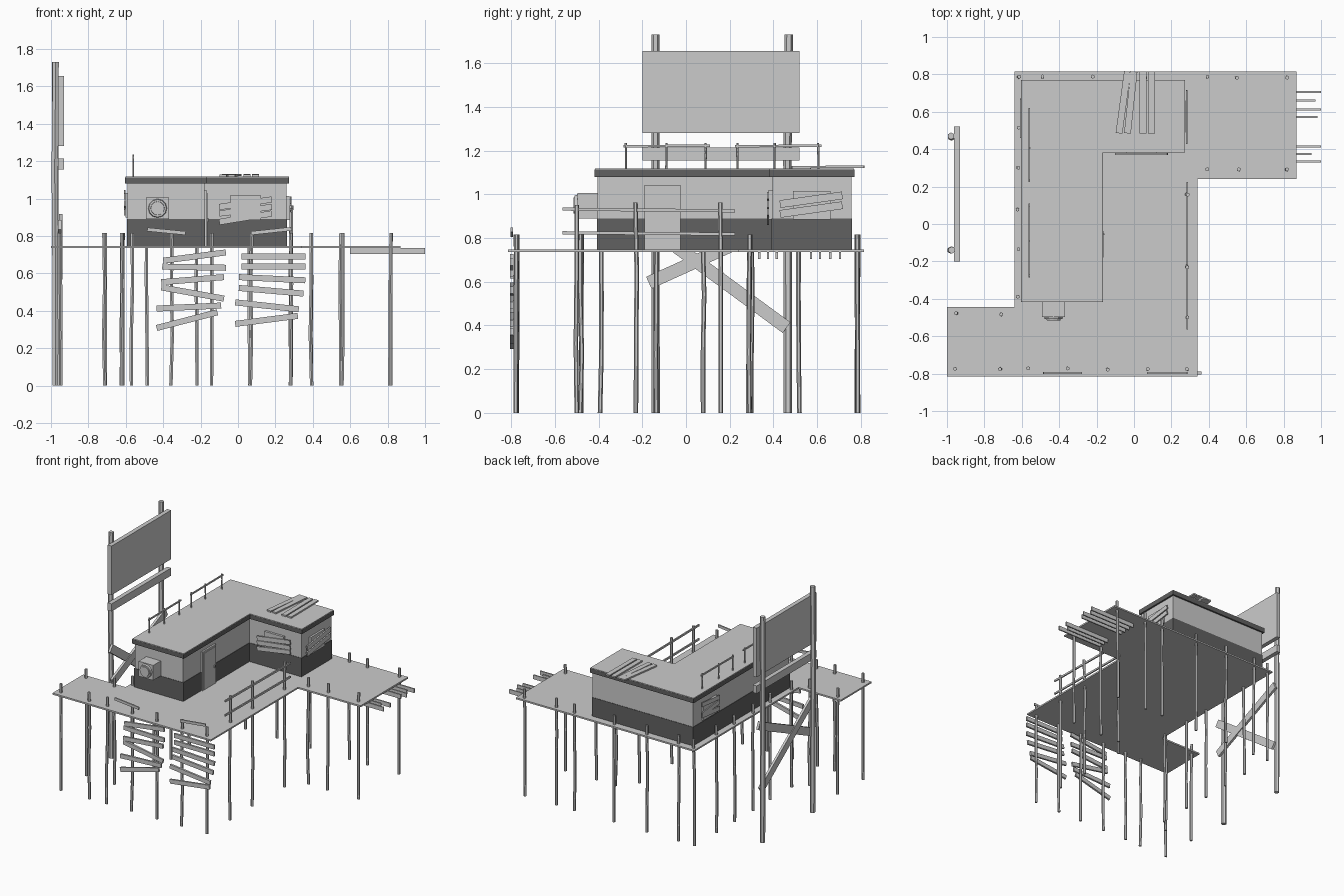
import bpy, bmesh, random
from mathutils import Vector, Matrix

if "Cube" in bpy.data.objects:
    bpy.data.objects.remove(bpy.data.objects["Cube"])

random.seed(4)
dark = bpy.data.materials.new("dark_grey")
dark.diffuse_color = (0.12, 0.12, 0.12, 1)
dark.use_nodes = True
dark.node_tree.nodes["Principled BSDF"].inputs["Base Color"].default_value = dark.diffuse_color


def finish(name, bm, mat=None):
    bmesh.ops.recalc_face_normals(bm, faces=bm.faces[:])
    me = bpy.data.meshes.new(name)
    bm.to_mesh(me)
    bm.free()
    ob = bpy.data.objects.new(name, me)
    bpy.context.collection.objects.link(ob)
    if mat:
        me.materials.append(mat)
    return ob


def slab(name, outline, z0, z1, mat=None):
    bm = bmesh.new()
    face = bm.faces.new([bm.verts.new((x, y, z0)) for x, y in outline])
    top = bmesh.ops.extrude_face_region(bm, geom=[face])["geom"]
    bmesh.ops.translate(bm, vec=(0, 0, z1 - z0),
                        verts=[v for v in top if isinstance(v, bmesh.types.BMVert)])
    if not face.is_valid or len(bm.faces) < len(outline) + 2:
        bm.faces.new([v for v in bm.verts if abs(v.co.z - z0) < 1e-6])
    return finish(name, bm, mat)


def box(name, x0, x1, y0, y1, z0, z1):
    return slab(name, [(x0, y0), (x1, y0), (x1, y1), (x0, y1)], z0, z1)


def plank(name, p, q, width, thick, normal):
    # flat board from p to q, thin along normal
    p, q, n = Vector(p), Vector(q), Vector(normal)
    d = (q - p).normalized()
    m = Matrix((d, n.cross(d), n)).transposed().to_4x4()
    m.translation = (p + q) / 2
    bm = bmesh.new()
    bmesh.ops.create_cube(bm, size=1)
    bmesh.ops.scale(bm, vec=((q - p).length, width, thick), verts=bm.verts)
    bmesh.ops.transform(bm, matrix=m, verts=bm.verts)
    return finish(name, bm)


def pole(name, x, y, z0, z1, r, wobble=0.004):
    # slightly crooked six-sided timber
    bm = bmesh.new()
    rings, n = [], 4
    for i in range(n):
        cx = x + random.uniform(-wobble, wobble)
        cy = y + random.uniform(-wobble, wobble)
        ring = bmesh.ops.create_circle(bm, segments=6, radius=r)["verts"]
        bmesh.ops.translate(bm, vec=(cx, cy, z0 + (z1 - z0) * i / (n - 1)), verts=ring)
        rings.append(ring)
    for a, b in zip(rings, rings[1:]):
        for k in range(6):
            bm.faces.new((a[k], a[(k + 1) % 6], b[(k + 1) % 6], b[k]))
    bm.faces.new(rings[0])
    bm.faces.new(rings[-1])
    return finish(name, bm)


# deck
slab("deck", [(-1, -.815), (.34, -.815), (.34, .24), (.87, .24), (.87, .815),
              (-.64, .815), (-.64, -.445), (-1, -.445)], .735, .747)

# stilts through the deck
stilts = [(x, .785) for x in (-.617, -.487, -.222, .06, .39, .548, .815)]
stilts += [(x, -.775) for x in (-.955, -.715, -.567, -.355, -.14, .07, .285)]
stilts += [(-.62, y) for y in (.515, .3, .08, -.137, -.39)]
stilts += [(-.95, -.48), (-.712, -.48), (.39, .29), (.558, .29), (.815, .29)]
for x, y in stilts:
    pole("stilt", x, y, 0, .815, .0105)

# side railing with tall stilts
for y, h in ((-.5, .95), (-.228, .962), (.16, .962)):
    pole("rail_stilt", .283, y, 0, h, .0105)
plank("rail_upper", (.285, -.565, .932), (.285, .225, .924), .014, .01, (1, 0, 0))
plank("rail_lower", (.285, -.565, .824), (.285, .225, .818), .014, .01, (1, 0, 0))

# loose boards on the front posts
left = [(-.40, .668, -.065, .712), (-.405, .636, -.065, .63), (-.41, .553, -.075, .58),
        (-.41, .525, -.075, .465), (-.435, .412, -.09, .428), (-.435, .308, -.11, .392)]
right = [(.02, .69, .36, .69), (.02, .637, .36, .637), (.005, .58, .36, .563),
         (.005, .522, .35, .492), (-.015, .445, .325, .408), (-.015, .33, .32, .373)]
for x0, z0, x1, z1 in left + right:
    plank("front_board", (x0, -.797, z0), (x1, -.797, z1), .032, .015, (0, -1, 0))
for x0, z0, x1, z1 in ((-.485, .835, -.28, .815), (.07, .815, .285, .838)):
    plank("front_top_board", (x0, -.797, z0), (x1, -.797, z1), .02, .01, (0, -1, 0))

# joists sticking out under the deck
for y, x in ((.705, 1), (.66, .97), (.613, 1), (.572, .98), (.415, 1), (.375, .95), (.335, 1)):
    box("joist", .6, x, y - .005, y + .005, .703, .735)


# L-shaped cabin
def ell(o):
    return [(-.59 - o, -.405 - o), (-.18 + o, -.405 - o), (-.18 + o, .395 - o),
            (.26 + o, .395 - o), (.26 + o, .757 + o), (-.59 - o, .757 + o)]


slab("cabin_base", ell(.003), .747, .89, dark)
slab("cabin_wall", ell(0), .89, 1.08)
slab("roof_trim", ell(.013), 1.08, 1.113, dark)
slab("roof_top", ell(.012), 1.113, 1.118)

# door with frame
box("door_frame", -.18, -.167, -.19, -.025, .747, 1.043)
box("door_panel", -.18, -.163, -.178, -.037, .75, 1.03)
box("door_handle", -.165, -.157, -.06, -.05, .875, .895)

# boarded windows
box("front_window", -.04, .12, .378, .4, .885, 1.02)
for z0, z1 in ((.965, 1.005), (.93, .965), (.885, .93)):
    plank("front_window_board", (-.1, .375, z0 - .01), (.18, .375, z1 - .01), .032, .01, (0, -1, 0))
box("right_window", .25, .275, .49, .66, .885, 1.015)
for z0, z1 in ((.955, .995), (.91, .95)):
    plank("right_window_board", (.282, .43, z0), (.282, .715, z1), .035, .01, (1, 0, 0))
box("left_window", -.602, -.58, .48, .65, .9, 1.03)
for z0, z1 in ((1.01, 1.03), (.975, .955), (.925, .945)):
    plank("left_window_board", (-.605, .46, z0), (-.605, .67, z1), .032, .008, (1, 0, 0))

# air conditioner
box("cooler_box", -.493, -.37, -.497, -.4, .89, 1.005)
for name, r, y in (("cooler_ring", .052, -.505), ("cooler_fan", .04, -.511)):
    bm = bmesh.new()
    bmesh.ops.create_cone(bm, cap_ends=True, segments=12, radius1=r, radius2=r * .9, depth=.018,
                          matrix=Matrix.Translation((-.43, y + .005, .948)) @ Matrix.Rotation(1.5708, 4, 'X'))
    finish(name, bm)

# roof railing
for y in (-.275, -.09, .09, .235, .405, .605):
    pole("roof_rail_post", -.56, y, 1.11, 1.235, .005, .001)
for y0, y1 in ((-.285, .11), (.225, .62)):
    plank("roof_rail", (-.56, y0, 1.22), (-.56, y1, 1.222), .011, .008, (1, 0, 0))

# loose boards on the roof
for xa, xb in ((-.08, -.035), (-.035, .0), (.048, .048), (.093, .093)):
    plank("roof_board", (xa, .485, 1.124), (xb, .815, 1.126), .036, .011, (0, 0, 1))

# blank sign on two tall posts
for y in (-.137, .467):
    pole("sign_post", -.977, y, 0, 1.73, .019)
box("sign_board", -.963, -.93, -.2, .52, 1.28, 1.655)
box("sign_lower_board", -.963, -.93, -.2, .52, 1.155, 1.213)
plank("sign_brace", (-.953, .46, .39), (-.953, -.18, .86), .06, .018, (1, 0, 0))
plank("sign_brace", (-.947, -.17, .595), (-.947, .48, .89), .06, .018, (1, 0, 0))
